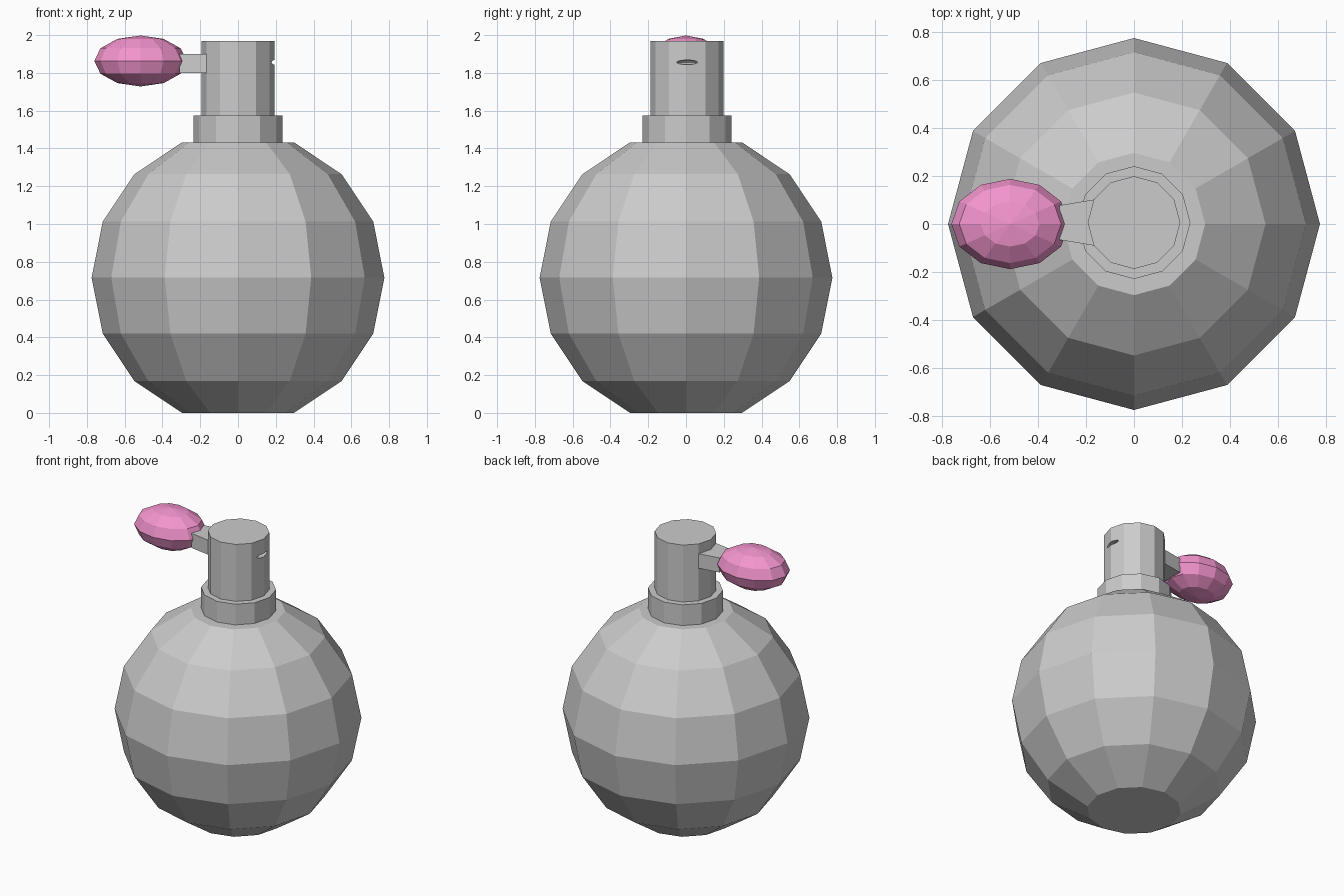
import bpy, bmesh, math

if "Cube" in bpy.data.objects:
    bpy.data.objects.remove(bpy.data.objects["Cube"])

CY = 0.006  # slight offset of the neck assembly


def make_object(name, bm):
    bmesh.ops.recalc_face_normals(bm, faces=bm.faces)
    mesh = bpy.data.meshes.new(name)
    bm.to_mesh(mesh)
    bm.free()
    obj = bpy.data.objects.new(name, mesh)
    bpy.context.collection.objects.link(obj)
    return obj


def lathe(name, profile, sides=12, cy=0.0):
    """Spin (radius, z) points around z and cap both ends."""
    bm = bmesh.new()
    rings = []
    for r, z in profile:
        rings.append([bm.verts.new((r * math.cos(2 * math.pi * i / sides),
                                    cy + r * math.sin(2 * math.pi * i / sides), z))
                      for i in range(sides)])
    for a, b in zip(rings, rings[1:]):
        for i in range(sides):
            j = (i + 1) % sides
            bm.faces.new((a[i], a[j], b[j], b[i]))
    bm.faces.new(rings[0][::-1])
    bm.faces.new(rings[-1])
    return make_object(name, bm)


def ellipsoid(name, centre, radii, segments, rings):
    bm = bmesh.new()
    bmesh.ops.create_uvsphere(bm, u_segments=segments, v_segments=rings, radius=1)
    bmesh.ops.scale(bm, vec=radii, verts=bm.verts)
    bmesh.ops.translate(bm, vec=centre, verts=bm.verts)
    return make_object(name, bm)


# Bottle: low-poly sphere with both poles cut flat
R = 0.775
angles = [math.radians(22.5 * k) for k in range(1, 8)]
zc = R * math.cos(angles[0])
lathe("bottle", [(R * math.sin(a), zc - R * math.cos(a)) for a in angles])

# Collar and spray head
lathe("collar", [(0.235, 1.425), (0.235, 1.575)], cy=CY)
head = lathe("spray_head", [(0.193, 1.56), (0.193, 1.968)], cy=CY)

# Nozzle slit in the +x side of the head
cutter = ellipsoid("nozzle_cutter", (0.193, CY, 1.856), (0.045, 0.06, 0.012), 16, 8)
cutter.hide_render = True
cutter.hide_set(True)
mod = head.modifiers.new("nozzle", 'BOOLEAN')
mod.operation = 'DIFFERENCE'
mod.object = cutter
mod.solver = 'EXACT'

# Arm tapering from the head to the bulb
bm = bmesh.new()
bmesh.ops.create_cube(bm, size=1)
for v in bm.verts:
    outer = v.co.x < 0
    v.co.y = CY + math.copysign(0.072 if outer else 0.097, v.co.y)
    v.co.x = -0.31 if outer else -0.16
    v.co.z = 1.90 if v.co.z > 0 else 1.80
make_object("bulb_arm", bm)

# Squeeze bulb
bulb = ellipsoid("squeeze_bulb", (-0.516, 0, 1.863), (0.245, 0.188, 0.135), 12, 6)
pink = bpy.data.materials.new("pink")
pink.diffuse_color = (0.9, 0.3, 0.62, 1)
pink.use_nodes = True
pink.node_tree.nodes["Principled BSDF"].inputs["Base Color"].default_value = pink.diffuse_color
bulb.data.materials.append(pink)
